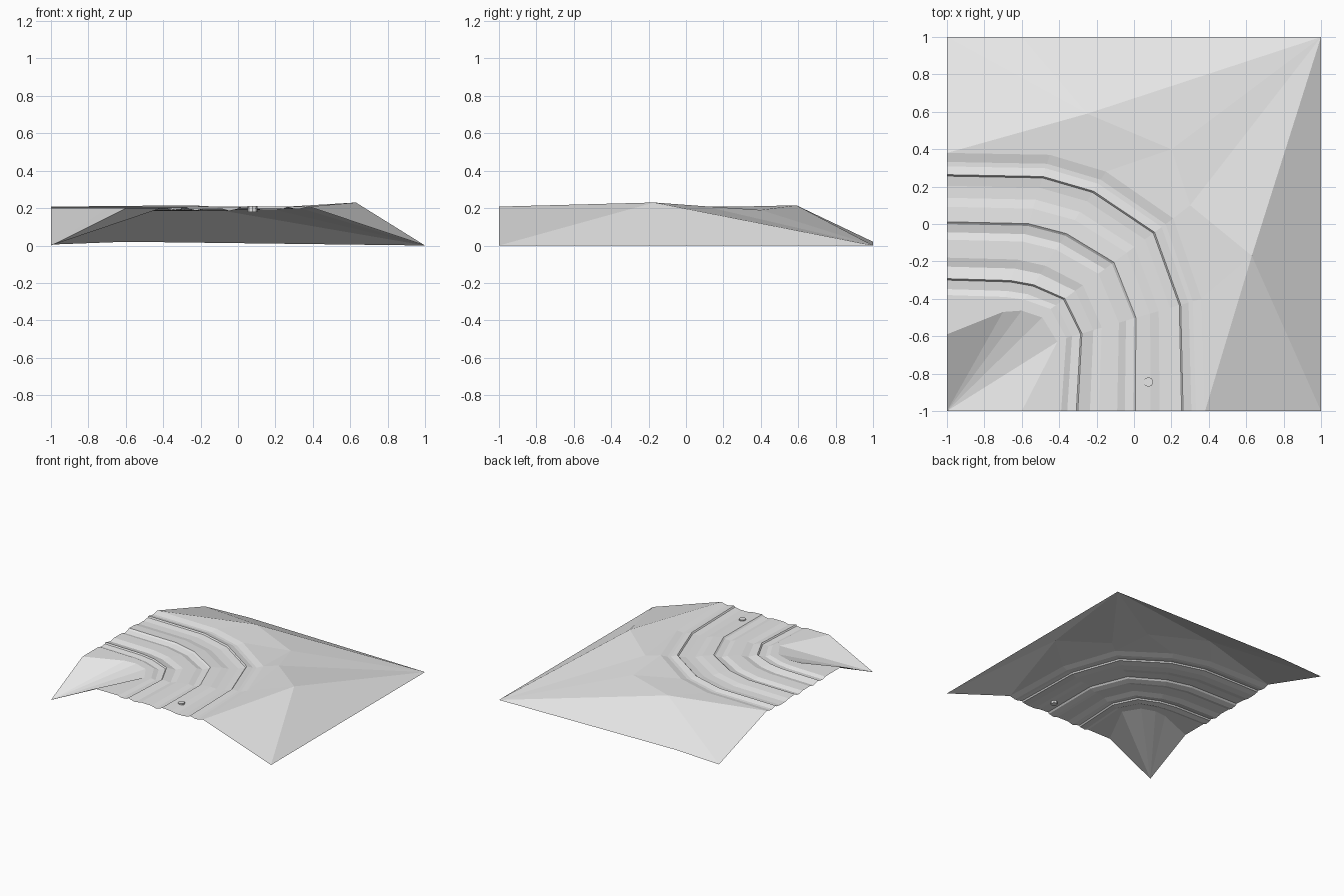
import bpy
import bmesh
from mathutils import Vector

default_cube = bpy.data.objects.get("Cube")
if default_cube:
    bpy.data.objects.remove(default_cube, do_unlink=True)

# Single stone colour
stone = bpy.data.materials.new("pale_grey_stone")
stone.use_nodes = True
stone_colour = (0.8, 0.8, 0.8, 1)
stone.diffuse_color = stone_colour
for node in stone.node_tree.nodes:
    if node.type == 'BSDF_PRINCIPLED':
        node.inputs["Base Color"].default_value = stone_colour
        node.inputs["Roughness"].default_value = 0.9


def finish_object(name, bm):
    """Turn a bmesh into a flat shaded object in the scene."""
    mesh = bpy.data.meshes.new(name)
    bm.to_mesh(mesh)
    bm.free()
    mesh.materials.append(stone)
    obj = bpy.data.objects.new(name, mesh)
    bpy.context.collection.objects.link(obj)
    return obj


def add_upward_face(bm, corners):
    """Add a face, wound so that its normal points up."""
    face = bm.faces.new(corners)
    face.normal_update()
    if face.normal.z < 0:
        face.normal_flip()


def build_patch(name, points, triangles):
    """Build a sheet from named points and triples of names."""
    bm = bmesh.new()
    verts = {key: bm.verts.new(place) for key, place in points.items()}
    for triangle in triangles:
        add_upward_face(bm, [verts[key] for key in triangle.split()])
    return finish_object(name, bm)


# Cross-sections of the terraced bend: outer end and inner end, left edge to front edge
outer_rim = [Vector(p) for p in (
    (-1, .38), (-.45, .37), (-.15, .28), (.21, .03), (.36, -.4), (.38, -1))]
inner_rim = [Vector(p) for p in (
    (-1, -.42), (-.7, -.43), (-.61, -.44), (-.48, -.48), (-.4, -.62), (-.43, -1))]
shoulder = [Vector(p) for p in (
    (-1, -.59), (-.7, -.47), (-.6, -.463), (-.49, -.5), (-.41, -.63), (-.6, -1))]

# Height of the terraces and ditches across the bend
terrace_profile = [
    (0, .208), (.06, .196), (.09, .196), (.145, .208), (.155, .198),
    (.22, .19), (.3, .19), (.36, .2), (.46, .205), (.475, .195),
    (.53, .185), (.58, .197), (.7, .198), (.76, .186), (.84, .204),
    (.85, .194), (.91, .188), (.95, .2), (1, .2)]

# Terraced bend
bm = bmesh.new()
rows = []
for outer, inner, lip in zip(outer_rim, inner_rim, shoulder):
    row = [bm.verts.new((*outer.lerp(inner, t), z)) for t, z in terrace_profile]
    row.append(bm.verts.new((*lip, .2)))
    rows.append(row)
for row, following in zip(rows, rows[1:]):
    for i in range(len(row) - 1):
        add_upward_face(bm, (row[i], row[i + 1], following[i + 1], following[i]))
finish_object("terraced_bend", bm)

# Inner mound sloping down to its corner
bm = bmesh.new()
foot = bm.verts.new((-1, -1, 0))
lip_verts = [bm.verts.new((*lip, .2)) for lip in shoulder]
for first, second in zip(lip_verts, lip_verts[1:]):
    add_upward_face(bm, (foot, first, second))
finish_object("inner_mound", bm)

# Outer hillside, sharing the outer rim of the bend
hill_points = {"rim" + str(i): (*p, terrace_profile[0][1])
               for i, p in enumerate(outer_rim)}
hill_points.update({
    "front_corner": (1, -1, 0), "far_corner": (1, 1, 0),
    "back_corner": (-1, 1, .005), "back_edge": (-.6, 1, .02),
    "peak": (.63, -.17, .23), "saddle": (.3, .1, .21),
    "hollow": (.2, .4, .19), "crest": (-.25, .59, .215)})
build_patch("outer_hillside", hill_points, [
    "rim5 front_corner peak", "rim5 peak rim4", "peak front_corner far_corner",
    "rim4 peak saddle", "rim3 rim4 saddle", "saddle peak far_corner",
    "saddle far_corner hollow", "rim3 saddle hollow", "rim2 rim3 hollow",
    "rim2 hollow crest", "hollow far_corner crest", "rim1 rim2 crest",
    "rim0 rim1 crest", "rim0 crest back_corner",
    "crest back_edge back_corner", "crest far_corner back_edge"])

# Small marker post on a terrace
bpy.ops.mesh.primitive_cylinder_add(
    vertices=8, radius=.026, depth=.03, location=(.077, -.845, .195))
post = bpy.context.object
post.name = "marker_post"
post.data.materials.append(stone)
